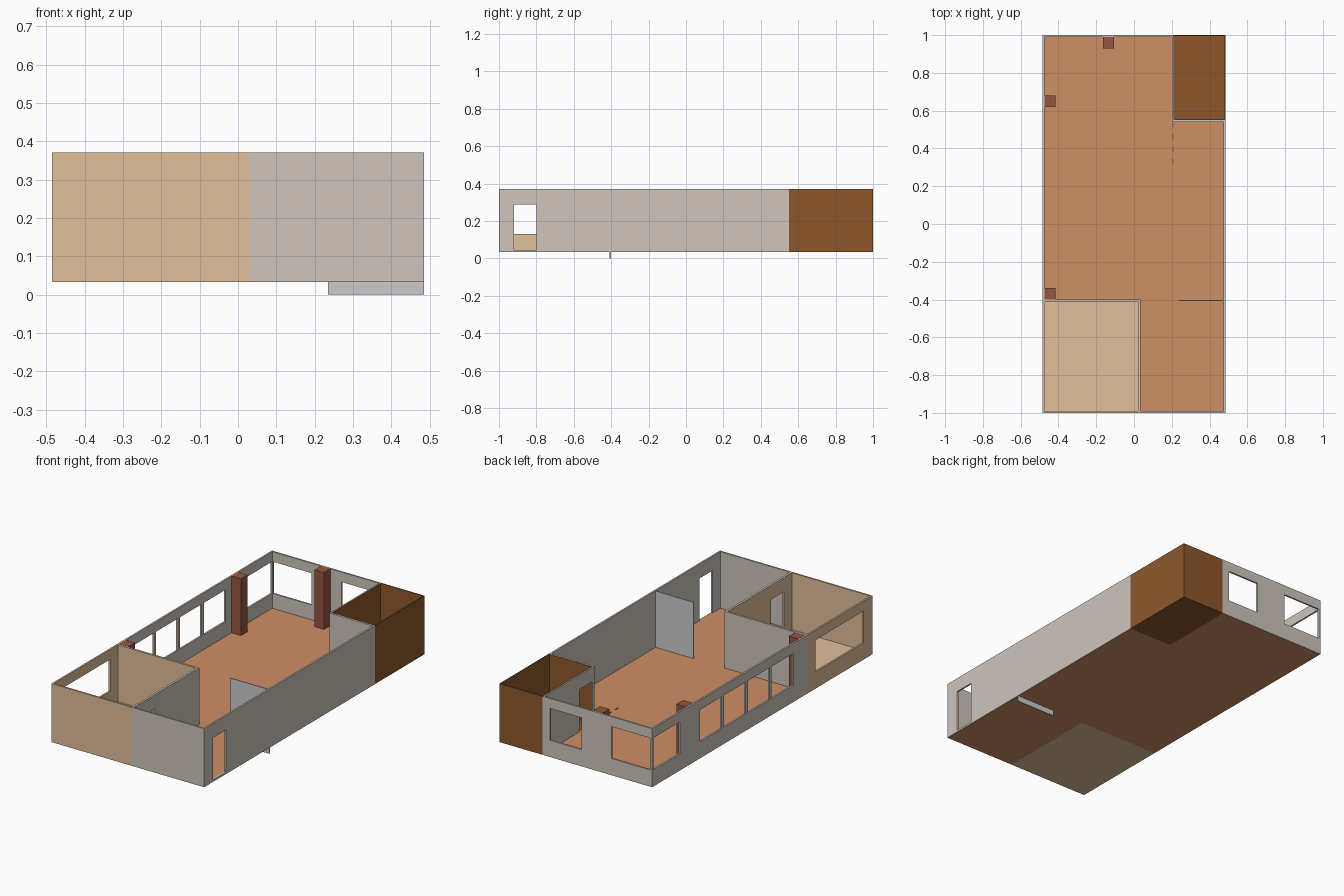
import bpy, bmesh
from mathutils import Vector

if "Cube" in bpy.data.objects:
    bpy.data.objects.remove(bpy.data.objects["Cube"])

Z0, ZF, Z1 = 0.033, 0.045, 0.37      # slab underside, floor level, wall top
X, Y, T = 0.485, 1.0, 0.010          # half width, half length, wall thickness


def material(name, rgb):
    m = bpy.data.materials.new(name)
    m.diffuse_color = [(c / 255) ** 2.2 for c in rgb] + [1]
    m.use_nodes = True
    m.node_tree.nodes["Principled BSDF"].inputs["Base Color"].default_value = m.diffuse_color
    return m


PLASTER = material("plaster", (205, 195, 187))
TAN = material("tan_paint", (224, 190, 155))
BROWN = material("brown_paint", (140, 88, 48))
TERRACOTTA = material("terracotta", (205, 142, 102))
BRICK = material("brick_red", (148, 86, 68))


def finish(name, bm, mat):
    bmesh.ops.recalc_face_normals(bm, faces=bm.faces[:])
    me = bpy.data.meshes.new(name)
    bm.to_mesh(me)
    bm.free()
    if mat:
        me.materials.append(mat)
    ob = bpy.data.objects.new(name, me)
    bpy.context.collection.objects.link(ob)
    return ob


def extrude(bm, vec):
    ext = bmesh.ops.extrude_face_region(bm, geom=bm.faces[:])["geom"]
    bmesh.ops.translate(bm, vec=vec, verts=[v for v in ext if isinstance(v, bmesh.types.BMVert)])


def slab(name, outline, z0, z1, mat=None):
    """Flat outline extruded upwards."""
    bm = bmesh.new()
    bm.faces.new([bm.verts.new((x, y, z0)) for x, y in outline])
    extrude(bm, Vector((0, 0, z1 - z0)))
    return finish(name, bm, mat)


def box(name, x0, x1, y0, y1, z0, z1, mat=None):
    return slab(name, [(x0, y0), (x1, y0), (x1, y1), (x0, y1)], z0, z1, mat)


def wall(name, along, a, thick, s0, s1, mat, holes=()):
    """Wall running along 'x' or 'y' from s0 to s1; holes are (start, end, bottom, top)."""
    base = Z0 + 0.001
    ss = sorted({s0, s1, *[h[0] for h in holes], *[h[1] for h in holes]})
    zs = sorted({base, Z1, *[h[2] for h in holes], *[h[3] for h in holes]})
    bm = bmesh.new()
    put = (lambda s, z: (s, a, z)) if along == "x" else (lambda s, z: (a, s, z))
    grid = [[bm.verts.new(put(s, z)) for z in zs] for s in ss]
    for i in range(len(ss) - 1):
        for j in range(len(zs) - 1):
            cs, cz = (ss[i] + ss[i + 1]) / 2, (zs[j] + zs[j + 1]) / 2
            if not any(h[0] < cs < h[1] and h[2] < cz < h[3] for h in holes):
                bm.faces.new((grid[i][j], grid[i + 1][j], grid[i + 1][j + 1], grid[i][j + 1]))
    bmesh.ops.delete(bm, geom=[v for v in bm.verts if not v.link_faces], context="VERTS")
    extrude(bm, Vector((0, thick, 0) if along == "x" else (thick, 0, 0)))
    return finish(name, bm, mat)


def window(s0, s1):
    return (s0, s1, 0.13, 0.313)


def door(s0, s1):
    return (s0, s1, ZF, 0.288)


# Floors
e = X - 0.002
f = Y - 0.002
slab("main_floor", [(0.03, -f), (e, -f), (e, 0.55), (0.207, 0.55), (0.207, f),
                    (-e, f), (-e, -0.405), (0.03, -0.405)], Z0, ZF, TERRACOTTA)
box("front_room_floor", -e, 0.03, -f, -0.405, Z0, ZF, TAN)
box("store_floor", 0.207, e, 0.55, f, Z0, ZF, BROWN)

# Main hall outer walls, with a row of four windows and a corner window
row = [window(-0.282 + i * 0.217, -0.282 + i * 0.217 + 0.197) for i in range(4)]
wall("left_wall", "y", -X, T, -0.405, Y, PLASTER, row + [window(0.745, 0.988)])
wall("back_wall", "x", Y - T, T, -X + T, 0.21, PLASTER,
     [window(-0.472, -0.227), window(-0.036, 0.165)])
wall("right_wall", "y", X - T, T, -Y, 0.55, PLASTER, [door(-0.92, -0.80)])
wall("front_wall", "x", -Y, T, 0.03, X - T, PLASTER)

# Front room: tan outside walls, partitions tan inside and grey towards the hall
wall("front_room_left_wall", "y", -X, T, -Y, -0.405, TAN, [window(-0.92, -0.48)])
wall("front_room_front_wall", "x", -Y, T, -X + T, 0.03, TAN)
wall("front_room_back_lining", "x", -0.412, 0.006, -X + T, 0.028, TAN)
wall("front_room_back_partition", "x", -0.406, 0.006, -X + T, 0.034, PLASTER)
wall("front_room_side_lining", "y", 0.021, 0.007, -Y + T, -0.412, TAN, [door(-0.92, -0.80)])
wall("front_room_side_partition", "y", 0.028, 0.006, -Y + T, -0.406, PLASTER, [door(-0.92, -0.80)])

# Store room: brown shell with grey partitions towards the hall
store_door = [door(0.558, 0.68)]
wall("store_front_partition", "x", 0.541, 0.009, 0.202, X - T, PLASTER)
wall("store_side_partition", "y", 0.202, 0.006, 0.55, Y - T, PLASTER, store_door)
wall("store_front_wall", "x", 0.55, 0.005, 0.208, X, BROWN)
wall("store_back_wall", "x", Y - 0.005, 0.005, 0.21, X, BROWN)
wall("store_right_wall", "y", X - 0.005, 0.005, 0.555, Y - 0.005, BROWN)
wall("store_side_wall", "y", 0.208, 0.004, 0.555, Y - T, BROWN, store_door)

# Brick columns
for i, (x, y) in enumerate([(-0.475, 0.62), (-0.475, -0.40), (-0.165, 0.93)]):
    box(f"column_{i + 1}", x, x + 0.06, y, y + 0.06, ZF, Z1 + 0.001, BRICK)

# Thin screen panel that pierces the floor
box("screen_panel", 0.235, X + 0.0005, -0.408, -0.402, 0.0, Z1 - 0.002)

# Dashed floor marking beside the store
for i in range(4):
    y = 0.32 + i * 0.064
    box(f"floor_dash_{i + 1}", 0.204, 0.209, y, y + 0.025, ZF, ZF + 0.003, BROWN)
